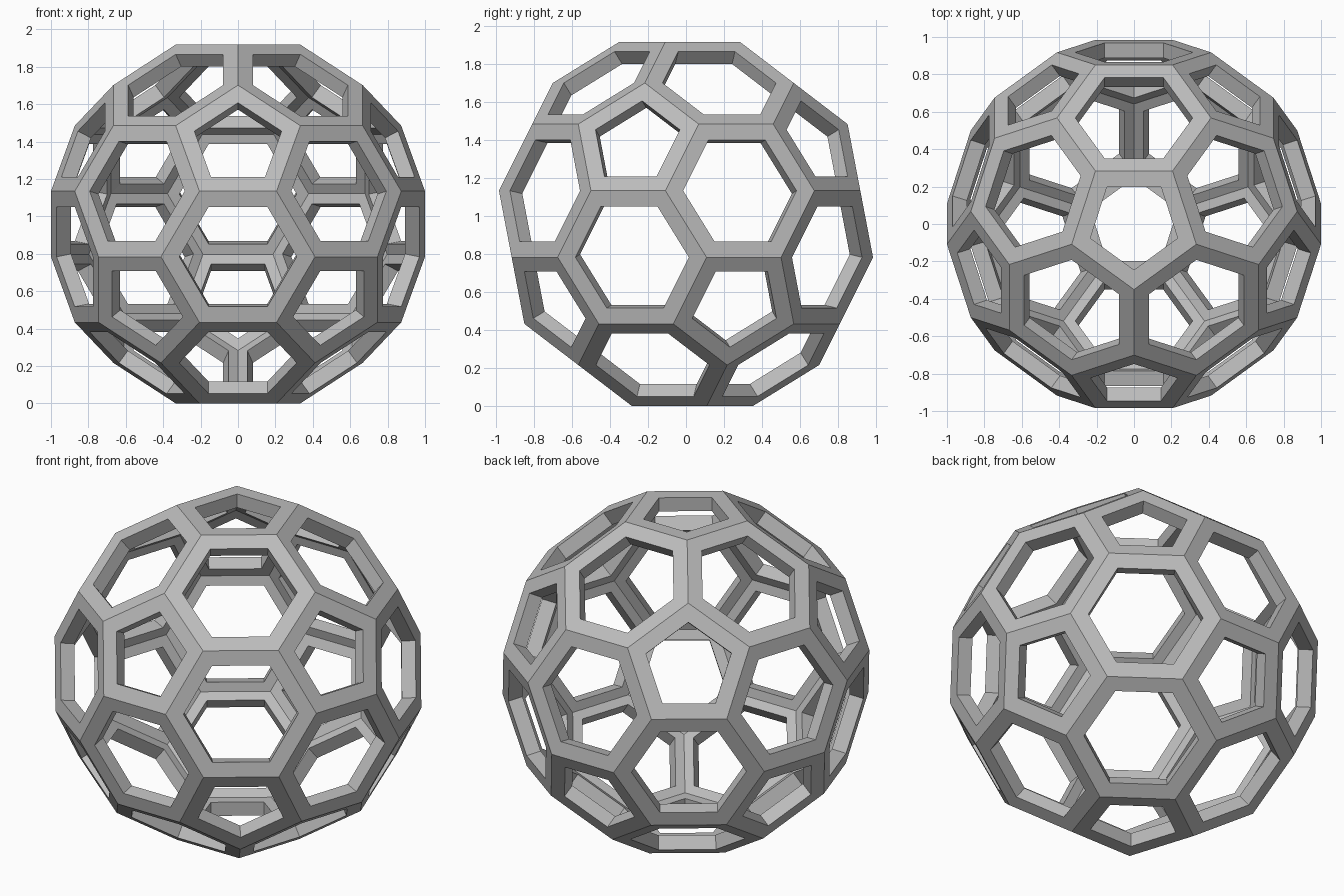
import bpy
import bmesh
from math import sin, cos, tau, sqrt
from mathutils import Vector
from itertools import permutations

RIM_WIDTH = 0.085
DEPTH = 0.082

cube = bpy.data.objects.get("Cube")
if cube:
    bpy.data.objects.remove(cube, do_unlink=True)

# Icosahedron corners: two poles and two staggered rings
ring_z = 1 / sqrt(5)
corners = [Vector((0, 0, 1)), Vector((0, 0, -1))]
for i in range(5):
    a = tau * i / 5 - tau / 4
    p = Vector((2 * ring_z * cos(a), 2 * ring_z * sin(a), ring_z))
    corners += [p, -p]

# Truncated corners lie a third of the way along each edge
points = [p.lerp(q, 1 / 3) for p, q in permutations(corners, 2)
          if (p - q).length < 1.2]
scale = 1 / max(p.x for p in points)
base = min(p.z for p in points)

# Closed shell of pentagons and hexagons
bm = bmesh.new()
for p in points:
    bm.verts.new(Vector((p.x, p.y, p.z - base)) * scale)
bmesh.ops.convex_hull(bm, input=bm.verts[:])
bmesh.ops.dissolve_limit(bm, angle_limit=0.02, verts=bm.verts[:], edges=bm.edges[:])
bmesh.ops.recalc_face_normals(bm, faces=bm.faces[:])

# Open a window in every face, leaving a mitred rim
panels = bm.faces[:]
bmesh.ops.inset_individual(bm, faces=panels, thickness=RIM_WIDTH, use_even_offset=True)
bmesh.ops.delete(bm, geom=panels, context='FACES')

mesh = bpy.data.meshes.new("lattice_ball")
bm.to_mesh(mesh)
bm.free()
ball = bpy.data.objects.new("lattice_ball", mesh)
bpy.context.collection.objects.link(ball)

# Give the rims an even inward thickness
solid = ball.modifiers.new("rim_depth", 'SOLIDIFY')
solid.thickness = DEPTH
solid.offset = -1
solid.use_even_offset = True

# Plain grey finish
grey = bpy.data.materials.new("plain_grey")
grey.use_nodes = True
colour = (0.5, 0.5, 0.5, 1)
grey.diffuse_color = colour
grey.node_tree.nodes["Principled BSDF"].inputs["Base Color"].default_value = colour
mesh.materials.append(grey)
